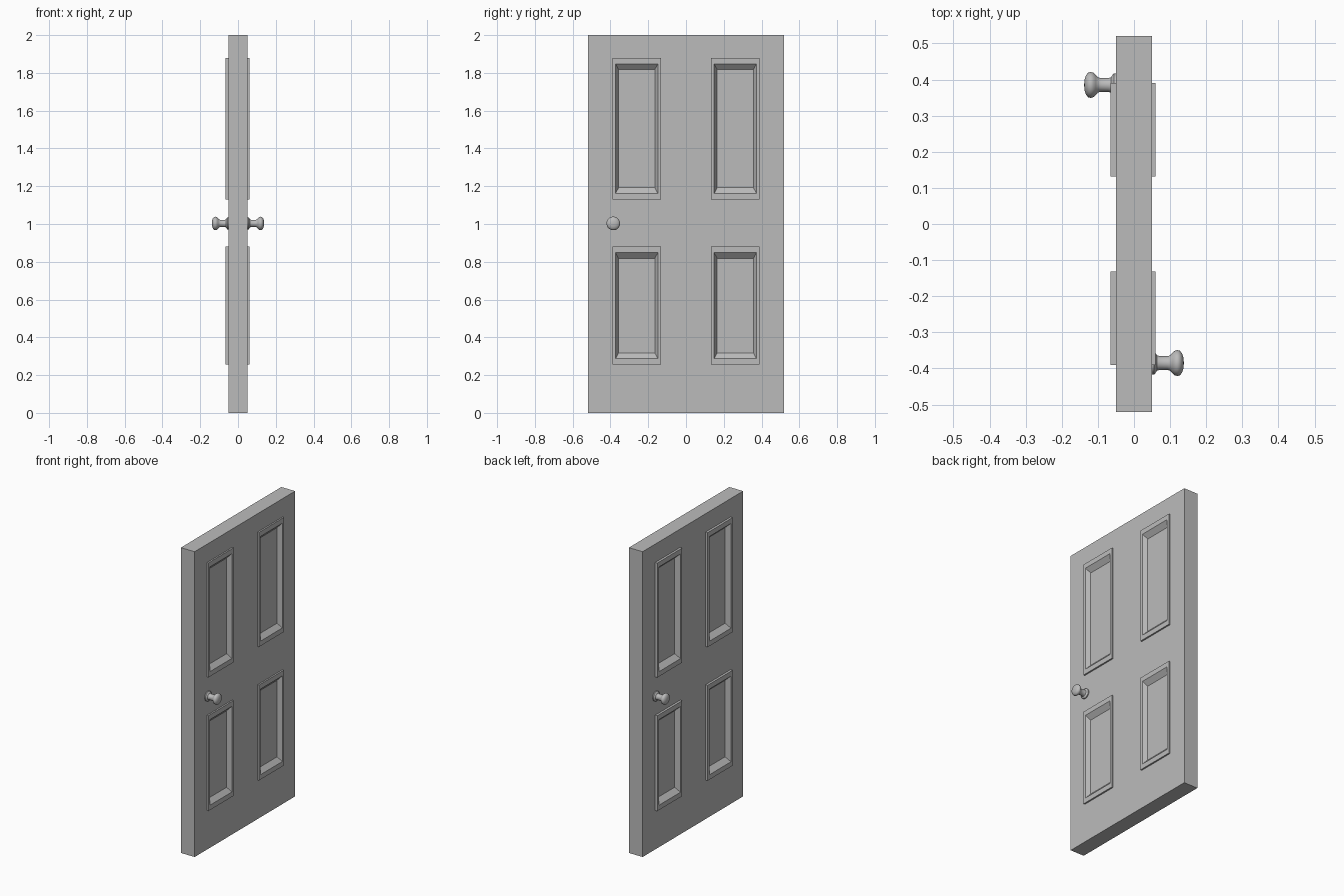
import bpy, bmesh, math
from mathutils import Matrix

if "Cube" in bpy.data.objects:
    bpy.data.objects.remove(bpy.data.objects["Cube"])

grey = bpy.data.materials.new("grey paint")
grey.diffuse_color = (0.5, 0.5, 0.5, 1)
grey.use_nodes = True
grey.node_tree.nodes["Principled BSDF"].inputs["Base Color"].default_value = grey.diffuse_color


def finish(bm, name):
    bmesh.ops.remove_doubles(bm, verts=bm.verts, dist=1e-5)
    bmesh.ops.recalc_face_normals(bm, faces=bm.faces)
    me = bpy.data.meshes.new(name)
    bm.to_mesh(me)
    bm.free()
    ob = bpy.data.objects.new(name, me)
    bpy.context.collection.objects.link(ob)
    me.materials.append(grey)
    return ob


T, W, H = 0.05, 0.52, 2.0               # half thickness, half width, height
YS = [-W, -0.39, -0.132, 0.132, 0.39, W]
ZS = [0, 0.255, 0.88, 1.13, 1.88, H]


# Door leaf with moulded, recessed panels on both faces
def rect(bm, x, y0, y1, z0, z1, my=0, mz=0):
    return [bm.verts.new((x, y, z)) for y, z in (
        (y0 + my, z0 + mz), (y1 - my, z0 + mz),
        (y1 - my, z1 - mz), (y0 + my, z1 - mz))]


bm = bmesh.new()
for side, lip in ((1, 0.060), (-1, 0.065)):
    # (depth, side margin, top/bottom margin) of each moulding ring
    rings = [(T, 0, 0), (lip, 0, 0), (lip, 0.017, 0.032), (0.033, 0.033, 0.062)]
    for i in range(5):
        for j in range(5):
            cell = (YS[i], YS[i + 1], ZS[j], ZS[j + 1])
            if i in (1, 3) and j in (1, 3):
                loops = [rect(bm, side * x, *cell, my, mz) for x, my, mz in rings]
                for a, b in zip(loops, loops[1:]):
                    for k in range(4):
                        m = (k + 1) % 4
                        bm.faces.new((a[k], a[m], b[m], b[k]))
                bm.faces.new(loops[-1])
            else:
                bm.faces.new(rect(bm, side * T, *cell))
# narrow edges of the leaf
for j in range(5):
    for y in (-W, W):
        bm.faces.new([bm.verts.new((x, y, z)) for x, z in (
            (-T, ZS[j]), (T, ZS[j]), (T, ZS[j + 1]), (-T, ZS[j + 1]))])
for i in range(5):
    for z in (0, H):
        bm.faces.new([bm.verts.new((x, y, z)) for x, y in (
            (-T, YS[i]), (T, YS[i]), (T, YS[i + 1]), (-T, YS[i + 1]))])
finish(bm, "door_leaf")

# Lathed knobs: (distance from centre, radius)
PROFILE = [(0.045, 0.032), (0.056, 0.032), (0.060, 0.027), (0.064, 0.021),
           (0.072, 0.019), (0.092, 0.019), (0.100, 0.021), (0.106, 0.028),
           (0.113, 0.034), (0.120, 0.036), (0.127, 0.034), (0.133, 0.027),
           (0.137, 0.015), (0.138, 0)]
for name, angle in (("right_knob", 0), ("left_knob", math.pi)):
    bm = bmesh.new()
    pts = [bm.verts.new((x, 0, r)) for x, r in PROFILE]
    edges = [bm.edges.new(p) for p in zip(pts, pts[1:])]
    bmesh.ops.spin(bm, geom=pts + edges, cent=(0, 0, 0), axis=(1, 0, 0),
                   angle=2 * math.pi, steps=32)
    bmesh.ops.translate(bm, verts=bm.verts, vec=(0, -0.385, 1.003))
    bmesh.ops.rotate(bm, verts=bm.verts, cent=(0, 0, 0),
                     matrix=Matrix.Rotation(angle, 3, 'Z'))
    ob = finish(bm, name)
    bpy.ops.object.select_all(action='DESELECT')
    ob.select_set(True)
    bpy.context.view_layer.objects.active = ob
    bpy.ops.object.shade_smooth_by_angle(angle=math.radians(40))
